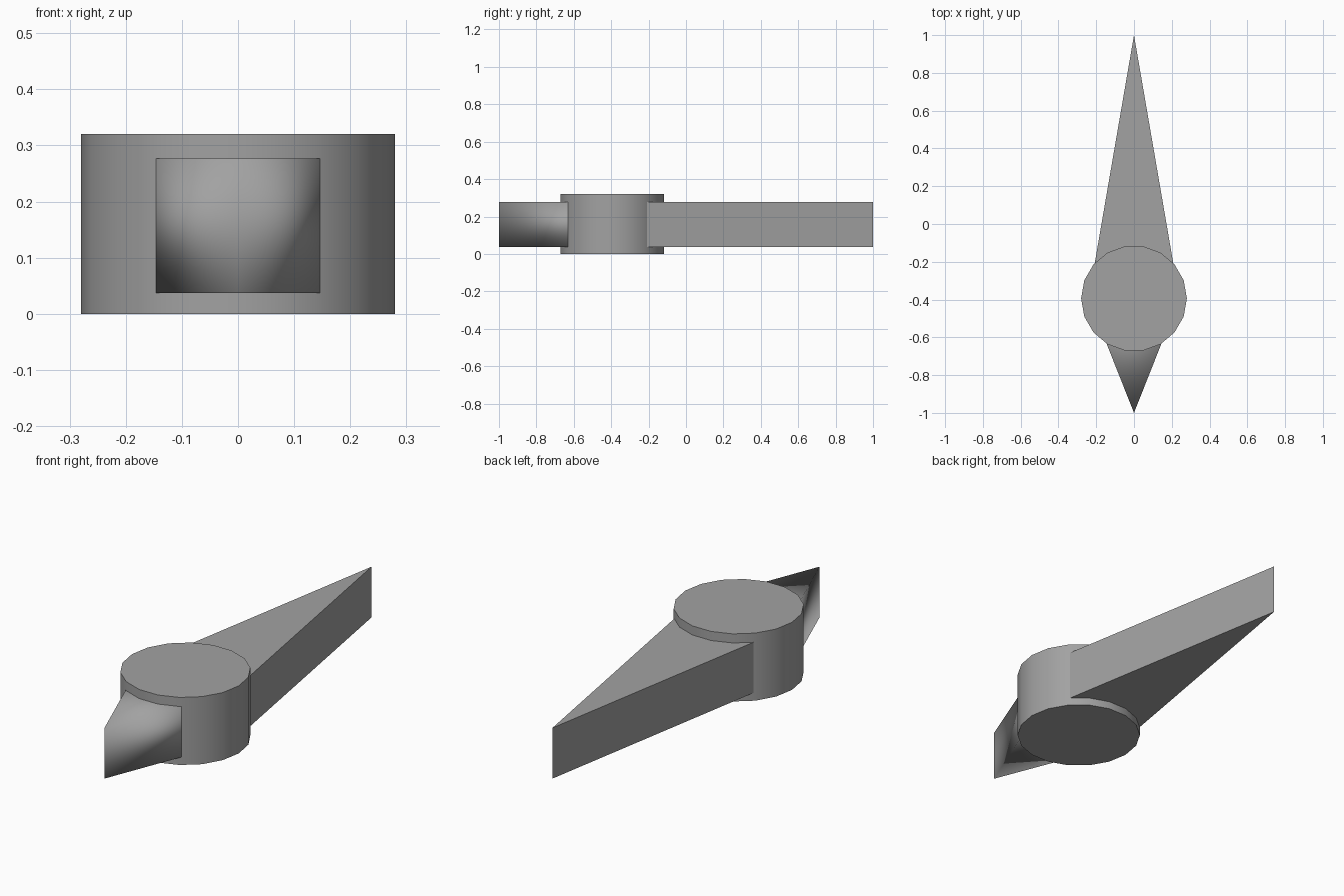
import bpy
import bmesh

if "Cube" in bpy.data.objects:
    bpy.data.objects.remove(bpy.data.objects["Cube"])

HUB_Y = -0.394
Z_LOW, Z_HIGH = 0.037, 0.277
ARM_HALF_WIDTH = 0.24

grey = bpy.data.materials.new("dark_grey")
grey.diffuse_color = (0.36, 0.36, 0.36, 1)
grey.use_nodes = True
grey.node_tree.nodes["Principled BSDF"].inputs["Base Color"].default_value = grey.diffuse_color


def prism(name, outline, z0, z1):
    """Extrude a flat outline upwards into a closed solid."""
    bm = bmesh.new()
    face = bm.faces.new([bm.verts.new((x, y, z0)) for x, y in outline])
    up = bmesh.ops.extrude_face_region(bm, geom=[face], use_keep_orig=True)["geom"]
    bmesh.ops.translate(bm, vec=(0, 0, z1 - z0),
                        verts=[v for v in up if isinstance(v, bmesh.types.BMVert)])
    bmesh.ops.recalc_face_normals(bm, faces=bm.faces[:])
    mesh = bpy.data.meshes.new(name)
    bm.to_mesh(mesh)
    bm.free()
    mesh.materials.append(grey)
    obj = bpy.data.objects.new(name, mesh)
    bpy.context.collection.objects.link(obj)
    return obj


def pointed_arm(name, tip_y):
    """Triangular arm tapering from the hub centre to a sharp tip."""
    return prism(name, [(-ARM_HALF_WIDTH, HUB_Y), (ARM_HALF_WIDTH, HUB_Y), (0, tip_y)],
                 Z_LOW, Z_HIGH)


# Round hub: 18 sides, corner on the x axis
bpy.ops.mesh.primitive_cylinder_add(vertices=18, radius=0.28, depth=0.32,
                                    location=(0, HUB_Y, 0.16),
                                    rotation=(0, 0, 1.5707963))
hub = bpy.context.object
hub.name = "hub"
hub.data.materials.append(grey)
bpy.ops.object.shade_smooth_by_angle(angle=0.6)

# Long flat-shaded pointer
pointed_arm("long_pointer", 1.0)

# Short smooth-shaded tail
tail = pointed_arm("short_tail", -1.0)
for p in tail.data.polygons:
    p.use_smooth = True
